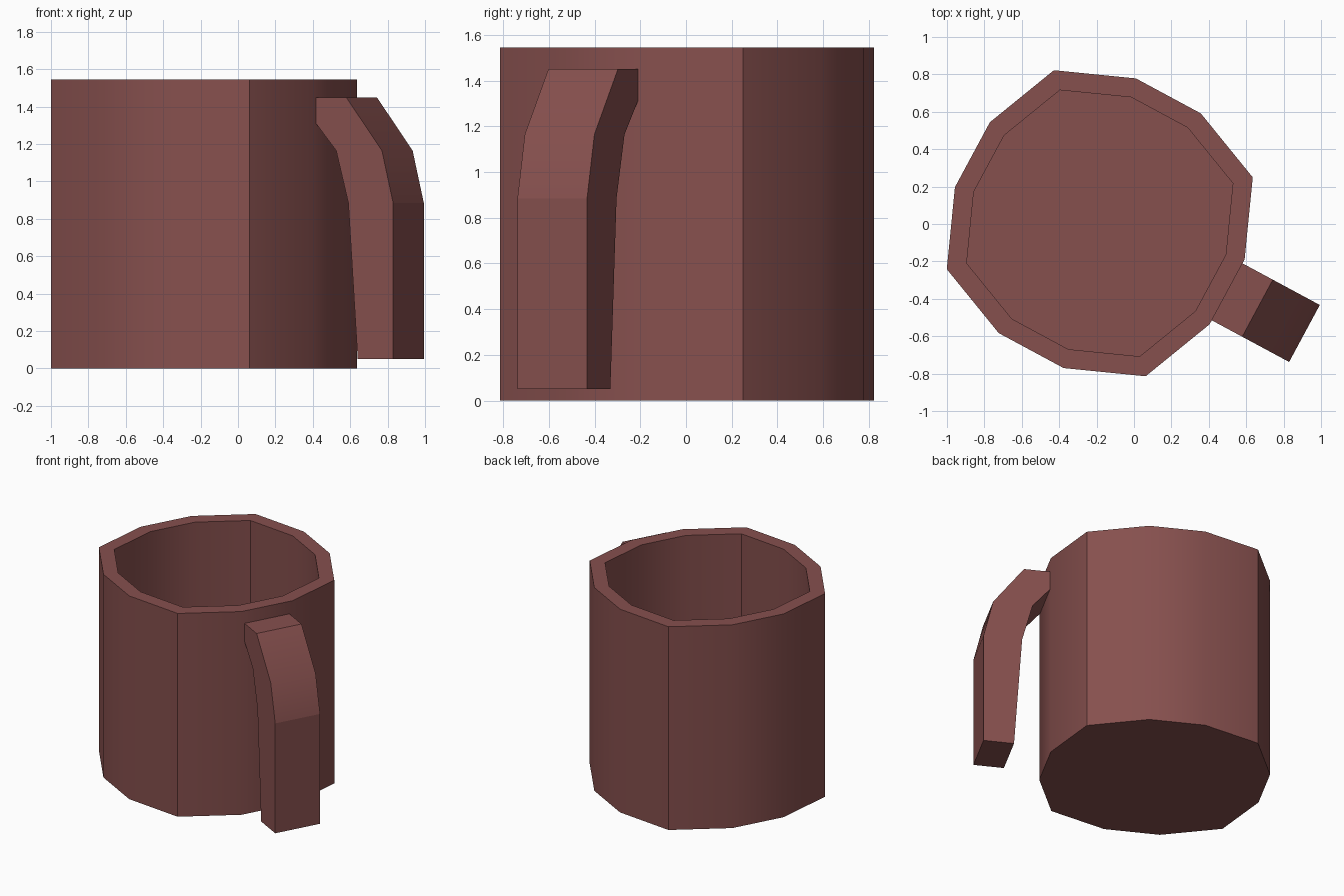
import bpy, bmesh
from math import cos, sin, radians
from mathutils import Matrix

default = bpy.data.objects.get("Cube")
if default:
    bpy.data.objects.remove(default, do_unlink=True)

COLOUR = (0.24, 0.08, 0.076, 1)
clay = bpy.data.materials.new("reddish_brown")
clay.use_nodes = True
clay.diffuse_color = COLOUR
clay.node_tree.nodes["Principled BSDF"].inputs["Base Color"].default_value = COLOUR

CENTRE = (-0.183, 0.004, 0)
TURN = radians(16.7)


def finish(bm, name, extra_sharp=lambda edge: False):
    """Turn a bmesh into a smooth-shaded object with its hard edges kept sharp."""
    bmesh.ops.recalc_face_normals(bm, faces=bm.faces)
    for face in bm.faces:
        face.smooth = True
    for edge in bm.edges:
        edge.smooth = edge.calc_face_angle(0) < radians(30) and not extra_sharp(edge)
    mesh = bpy.data.meshes.new(name)
    bm.to_mesh(mesh)
    bm.free()
    mesh.materials.append(clay)
    obj = bpy.data.objects.new(name, mesh)
    bpy.context.collection.objects.link(obj)
    return obj


# Cup: a rounded square of twelve sides, with a hollow inside
def ring(bm, scale, z):
    verts = []
    for corner in range(4):
        for offset, radius in ((-30.7, 0.798), (0, 0.854), (30.7, 0.798)):
            a = TURN + radians(90 * corner + offset)
            r = radius * scale
            verts.append(bm.verts.new((CENTRE[0] + r * cos(a), CENTRE[1] + r * sin(a), z)))
    return verts


bm = bmesh.new()
rings = [ring(bm, s, z) for s, z in ((1, 0), (1, 1.545), (0.87, 1.545), (0.87, 0.11))]
for low, high in zip(rings, rings[1:]):
    for i in range(12):
        j = (i + 1) % 12
        bm.faces.new((low[i], low[j], high[j], high[i]))
bm.faces.new(rings[0])
bm.faces.new(rings[-1])
finish(bm, "cup")

# Handle: a bent bar, open at its lower end, as (distance from axis, height) pairs
outer = [(0.958, 1.45), (1.175, 1.165), (1.243, 0.885), (1.243, 0.05)]
inner = [(0.766, 1.45), (0.766, 1.32), (0.897, 1.165), (0.971, 0.885), (1.028, 0.05)]
HALF = 0.173

bm = bmesh.new()
profile = outer + inner[::-1]
side = bm.faces.new([bm.verts.new((r, -HALF, z)) for r, z in profile])
extruded = bmesh.ops.extrude_face_region(bm, geom=[side], use_keep_orig=True)
moved = [v for v in extruded["geom"] if isinstance(v, bmesh.types.BMVert)]
bmesh.ops.translate(bm, verts=moved, vec=(0, 2 * HALF, 0))


# The outer bend above the straight grip is a crisp edge
def grip_edge(edge):
    return all(abs(v.co.z - 0.885) < 0.01 and v.co.x > 1.2 for v in edge.verts)


sharp = {e for e in bm.edges if grip_edge(e)}
handle = finish(bm, "handle", lambda e: e in sharp)
handle.matrix_world = Matrix.Translation(CENTRE) @ Matrix.Rotation(TURN - radians(45), 4, "Z")
